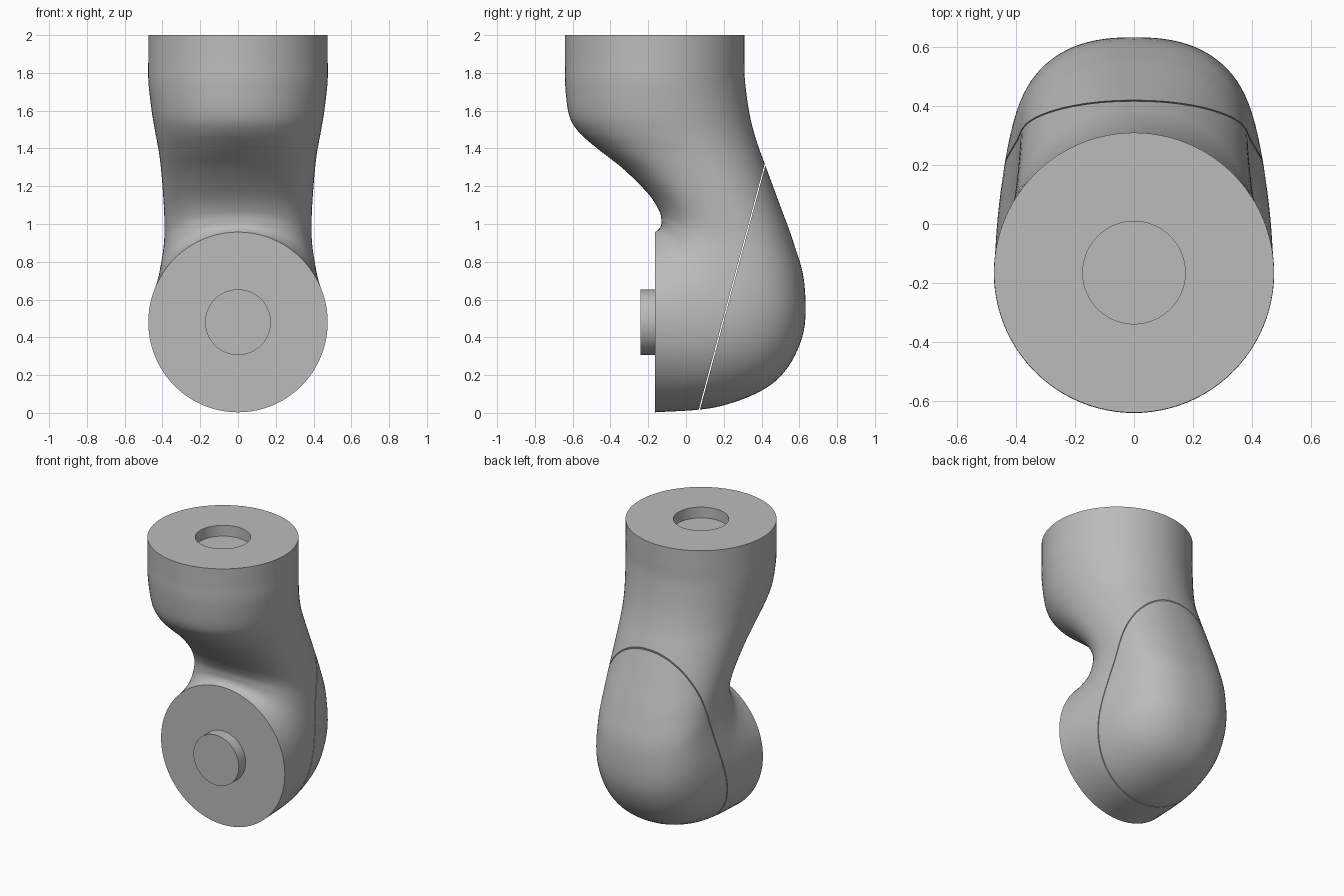
import bpy, bmesh, math
from mathutils import Vector

if "Cube" in bpy.data.objects:
    bpy.data.objects.remove(bpy.data.objects["Cube"])

grey = bpy.data.materials.new("satin_grey")
grey.use_nodes = True
grey.diffuse_color = (0.5, 0.5, 0.5, 1)
grey.node_tree.nodes["Principled BSDF"].inputs["Base Color"].default_value = (0.5, 0.5, 0.5, 1)

SIDES, STEPS = 96, 8
AXIS_Y, JOINT_Z, PEG_R, PEG_LEN = -0.165, 0.48, 0.174, 0.075

# Elbow sections: inner y, inner z, outer y, outer z, half width, squareness
SECTIONS = [
    (-.64, 2, .31, 2, .475, 2),
    (-.64, 1.87, .31, 1.88, .475, 2),
    (-.64, 1.74, .312, 1.76, .474, 2),
    (-.62, 1.58, .335, 1.59, .455, 2.05),
    (-.57, 1.49, .37, 1.45, .435, 2.1),
    (-.47, 1.4, .42, 1.31, .415, 2.2),
    (-.33, 1.29, .49, 1.12, .40, 2.3),
    (-.2, 1.16, .57, .9, .39, 2.4),
    (-.142, 1.07, .627, .68, .393, 2.45),
    (-.13, 1.015, .615, .4, .415, 2.4),
    (-.135, .985, .47, .165, .44, 2.25),
    (-.15, .967, .18, .035, .463, 2.1),
    (-.165, .957, -.165, .003, .475, 2),
]


def spline(a, b, c, d, t):
    return [.5 * (2*q + (r-p)*t + (2*p - 5*q + 4*r - s)*t*t + (3*q - p - 3*r + s)*t**3)
            for p, q, r, s in zip(a, b, c, d)]


def signed_power(v, e):
    return math.copysign(abs(v) ** e, v)


def ring(iy, iz, oy, oz, width, square):
    inner, outer = Vector((0, iy, iz)), Vector((0, oy, oz))
    mid, half = (inner + outer) / 2, (outer - inner) / 2
    pts = []
    for i in range(SIDES):
        a = math.tau * i / SIDES
        p = mid + half * signed_power(math.cos(a), 2 / square)
        p.x = width * signed_power(math.sin(a), 2 / square)
        pts.append(p)
    return pts


def finish(bm, name):
    bmesh.ops.recalc_face_normals(bm, faces=bm.faces)
    mesh = bpy.data.meshes.new(name)
    bm.to_mesh(mesh)
    bm.free()
    mesh.materials.append(grey)
    ob = bpy.data.objects.new(name, mesh)
    bpy.context.collection.objects.link(ob)
    bpy.ops.object.select_all(action='DESELECT')
    ob.select_set(True)
    bpy.context.view_layer.objects.active = ob
    bpy.ops.object.shade_smooth_by_angle(angle=math.radians(35))
    return ob


def elbow():
    # Socket floor and wall, then the swept elbow body down to the joint face
    rings = [ring(AXIS_Y - PEG_R, z, AXIS_Y + PEG_R, z, PEG_R, 2) for z in (2 - PEG_LEN, 2)]
    last = len(SECTIONS) - 1
    for i in range(last):
        near = [SECTIONS[min(max(i + k, 0), last)] for k in (-1, 0, 1, 2)]
        rings += [ring(*spline(*near, s / STEPS)) for s in range(STEPS)]
    rings.append(ring(*SECTIONS[-1]))
    bm = bmesh.new()
    loops = [[bm.verts.new(p) for p in r] for r in rings]
    for a, b in zip(loops, loops[1:]):
        for i in range(SIDES):
            j = (i + 1) % SIDES
            bm.faces.new((a[i], a[j], b[j], b[i]))
    bm.faces.new(loops[0])
    bm.faces.new(loops[-1])
    return bm


# Arm shell and rear cover, parted along a slanted seam with a fine gap
seam_point = Vector((0, .42, 1.32))
seam_normal = Vector((0, 1.305, -.35)).normalized()
for name, side in (("arm_shell", -1), ("rear_cover", 1)):
    bm = elbow()
    cut = bmesh.ops.bisect_plane(
        bm, geom=bm.verts[:] + bm.edges[:] + bm.faces[:], dist=1e-5,
        plane_co=seam_point + seam_normal * side * .003,
        plane_no=seam_normal * side, clear_inner=True)
    rim = [e for e in cut["geom_cut"] if isinstance(e, bmesh.types.BMEdge)]
    bmesh.ops.holes_fill(bm, edges=rim, sides=0)
    finish(bm, name)

# Round peg on the joint face
bm = bmesh.new()
bmesh.ops.create_cone(bm, cap_ends=True, segments=64, radius1=PEG_R, radius2=PEG_R, depth=PEG_LEN + .02)
peg = finish(bm, "joint_peg")
peg.rotation_euler.x = math.pi / 2
peg.location = (0, AXIS_Y - PEG_LEN / 2 + .01, JOINT_Z)
